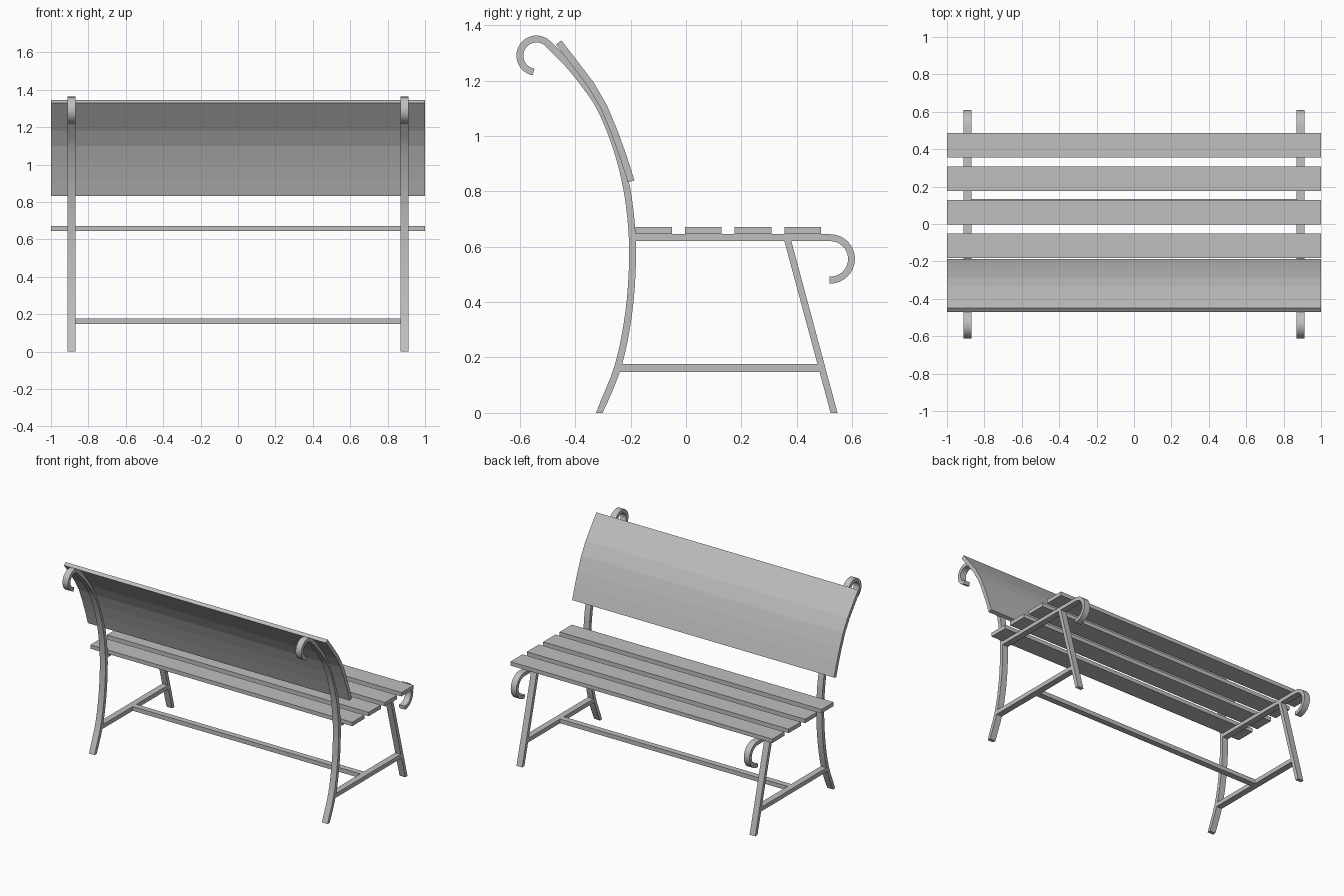
import bpy
from math import sin, cos, radians
from mathutils import Vector

cube = bpy.data.objects.get("Cube")
if cube:
    bpy.data.objects.remove(cube)

grey = bpy.data.materials.new("plain grey")
grey.use_nodes = True
grey.diffuse_color = (0.52, 0.52, 0.52, 1)
grey.node_tree.nodes["Principled BSDF"].inputs["Base Color"].default_value = grey.diffuse_color

FRAME_X, FRAME_W, BAR = 0.89, 0.043, 0.025


def extrude(name, outline, x, width, smooth=False):
    """Closed strip: outline is a list of (left, right) point pairs in the YZ plane."""
    n = len(outline)
    verts = [(x + s * width / 2, p[0], p[1]) for pair in outline for p in pair for s in (-1, 1)]
    faces = [(0, 1, 3, 2), (4 * n - 4, 4 * n - 2, 4 * n - 1, 4 * n - 3)]
    for i in range(n - 1):
        a, b = 4 * i, 4 * i + 4
        for j, k in ((1, 0), (3, 1), (2, 3), (0, 2)):
            faces.append((a + j, a + k, b + k, b + j))
    mesh = bpy.data.meshes.new(name)
    mesh.from_pydata(verts, [], faces)
    mesh.materials.append(grey)
    obj = bpy.data.objects.new(name, mesh)
    bpy.context.collection.objects.link(obj)
    bpy.ops.object.select_all(action="DESELECT")
    obj.select_set(True)
    bpy.context.view_layer.objects.active = obj
    bpy.ops.object.mode_set(mode="EDIT")
    bpy.ops.mesh.select_all(action="SELECT")
    bpy.ops.mesh.normals_make_consistent(inside=False)
    bpy.ops.object.mode_set(mode="OBJECT")
    if smooth:
        bpy.ops.object.shade_smooth_by_angle(angle=radians(35))
    return obj


def ribbon(path, thick=BAR):
    """Offset a centre line to both sides."""
    pts = [Vector(p) for p in path]
    pairs = []
    for i, p in enumerate(pts):
        d = (pts[min(i + 1, len(pts) - 1)] - pts[max(i - 1, 0)]).normalized()
        side = Vector((-d.y, d.x)) * thick / 2
        pairs.append((p + side, p - side))
    return pairs


def arc(cy, cz, r, start, end, steps):
    angles = [radians(start + (end - start) * i / steps) for i in range(steps + 1)]
    return [(cy + r * cos(a), cz + r * sin(a)) for a in angles]


def spline(points, steps=4):
    """Catmull-Rom curve through the points."""
    p = [Vector(q) for q in points]
    p = [2 * p[0] - p[1]] + p + [2 * p[-1] - p[-2]]
    out = []
    for a, b, c, d in zip(p, p[1:], p[2:], p[3:]):
        for i in range(steps):
            t = i / steps
            out.append(0.5 * (2 * b + (c - a) * t + (2 * a - 5 * b + 4 * c - d) * t * t
                              + (3 * b - a - 3 * c + d) * t ** 3))
    return out


def box(name, x, width, y0, y1, z0, z1):
    return extrude(name, [((y0, z0), (y0, z1)), ((y1, z0), (y1, z1))], x, width)


# Back leg: bowed bar that ends in a curl at the top
back_path = spline([(-0.313, 0), (-0.245, 0.17), (-0.207, 0.36), (-0.193, 0.55), (-0.199, 0.7),
                    (-0.22, 0.84), (-0.259, 0.98), (-0.312, 1.105), (-0.362, 1.18),
                    (-0.423, 1.256), (-0.498, 1.332)])
back_path += arc(-0.54, 1.29, 0.06, 45, 260, 20)
back_leg = ribbon(back_path)
for foot in back_leg[0]:
    foot.y = 0

# Seat rail: straight bar with a downward curl at the front
seat_path = [(-0.183, 0.6325)] + arc(0.521, 0.556, 0.0765, 90, -92, 20)

for side, x in (("left", FRAME_X), ("right", -FRAME_X)):
    extrude(side + "_back_leg", back_leg, x, FRAME_W, True)
    extrude(side + "_seat_rail", ribbon(seat_path), x, FRAME_W, True)
    extrude(side + "_front_leg", [((0.522, 0), (0.547, 0)), ((0.354, 0.625), (0.379, 0.625))],
            x, FRAME_W)
    box(side + "_lower_rail", x, FRAME_W, -0.24, 0.488, 0.147, 0.176)

# Long stretcher between the two side frames
box("stretcher", 0, 2 * FRAME_X - FRAME_W, 0.092, 0.133, 0.147, 0.176)

# Seat slats
for i in range(4):
    y = -0.116 + 0.179 * i
    box(f"seat_slat_{i + 1}", 0, 2, y - 0.066, y + 0.066, 0.645, 0.672)

# Backrest slats: flat boards that follow the bow of the legs
front = [(-0.186, 0.84), (-0.215, 0.93), (-0.248, 1.021), (-0.285, 1.11),
         (-0.334, 1.194), (-0.392, 1.27), (-0.45, 1.345)]
for i, (a, b) in enumerate(zip(front, front[1:])):
    a, b = Vector(a), Vector(b)
    d = (b - a).normalized()
    depth = Vector((-d.y, d.x)) * BAR
    extrude(f"back_slat_{i + 1}", [(a, a + depth), (b, b + depth)], 0, 2)
